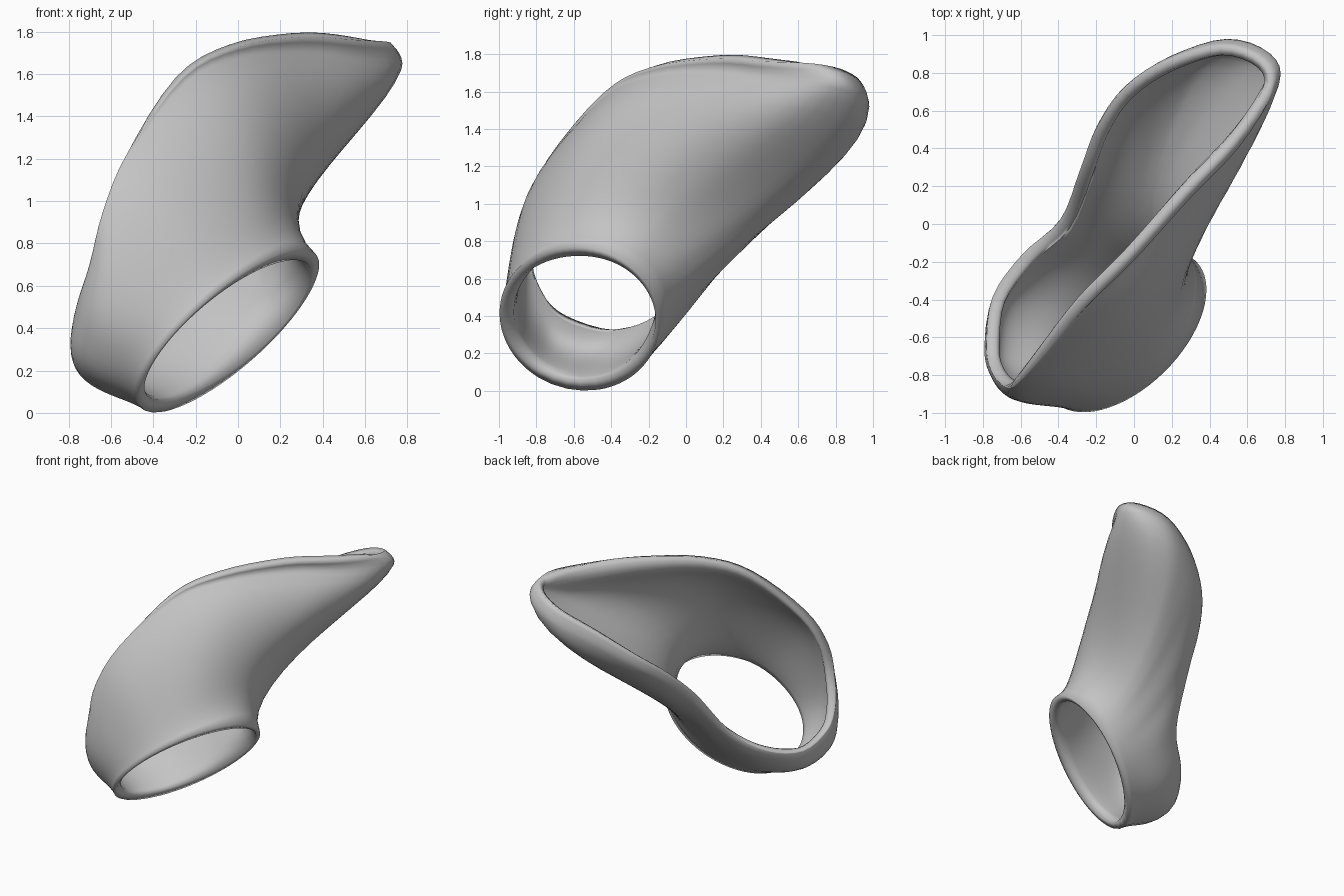
import bpy, math
from mathutils import Vector

cube = bpy.data.objects.get("Cube")
if cube:
    bpy.data.objects.remove(cube, do_unlink=True)

# Flat grey shell material
grey = bpy.data.materials.new("shell_grey")
grey.use_nodes = True
col = (0.55, 0.55, 0.55, 1.0)
grey.diffuse_color = col
grey.node_tree.nodes["Principled BSDF"].inputs["Base Color"].default_value = col

# Tilted elliptical collar at the lower opening
CENTRE = Vector((-0.045, -0.57, 0.387))
AXIS_A = Vector((0.745, 0.386, 0.545)) * 0.575
AXIS_B = Vector((0.0, -0.81, 0.50)) * 0.45
INWARD = Vector((-0.69, 0.405, 0.60))
# Upward curl of the lip, strongest at the scoop's tip
CURL = Vector((-0.045, -0.045, 0.12))

# Collar angle, point near the rim, handle below it
SPOKES = [
    (0, (0.60, 0.45, 1.65), (0.66, 0.25, 1.42)),
    (22, (0.33, 0.16, 1.69), (0.50, -0.04, 1.45)),
    (45, (0.02, -0.19, 1.675), (0.24, -0.41, 1.45)),
    (67, (-0.24, -0.45, 1.56), (0.00, -0.66, 1.33)),
    (90, (-0.50, -0.75, 1.22), (-0.31, -0.90, 1.04)),
    (112, (-0.63, -0.87, 0.93), (-0.55, -0.97, 0.72)),
    (135, (-0.70, -0.86, 0.68), (-0.69, -0.98, 0.44)),
    (157, (-0.76, -0.78, 0.50), (-0.78, -0.88, 0.27)),
    (180, (-0.785, -0.65, 0.38), (-0.84, -0.72, 0.14)),
    (225, (-0.75, -0.39, 0.30), (-0.77, -0.44, 0.08)),
    (247, (-0.58, -0.16, 0.34), (-0.52, -0.21, 0.14)),
    (270, (-0.37, 0.03, 0.50), (-0.27, -0.03, 0.33)),
    (285, (-0.26, 0.30, 0.83), (-0.16, 0.25, 0.65)),
    (293, (-0.17, 0.53, 1.05), (-0.05, 0.48, 0.85)),
    (300, (-0.03, 0.73, 1.22), (0.08, 0.68, 1.01)),
    (307, (0.20, 0.89, 1.39), (0.24, 0.86, 1.10)),
    (315, (0.49, 0.98, 1.52), (0.40, 0.98, 1.18)),
    (330, (0.715, 0.905, 1.59), (0.575, 0.92, 1.25)),
    (345, (0.765, 0.73, 1.63), (0.675, 0.50, 1.35)),
]
STEPS, LEVELS, LIP = 4, 14, 4


def catmull(p, t):
    a, b, c, d = (Vector(q) for q in p)
    return 0.5 * (2 * b + (c - a) * t + (2 * a - 5 * b + 4 * c - d) * t * t
                  + (3 * b - a - 3 * c + d) * t ** 3)


def bezier(a, b, c, d, t):
    s = 1 - t
    return a * s ** 3 + b * 3 * s * s * t + c * 3 * s * t * t + d * t ** 3


# Loft each spoke from the collar to the flared rim, then curl the lip
verts, collar, n = [], [], len(SPOKES)
for i in range(n):
    near = [SPOKES[(i + k) % n] for k in (-1, 0, 1, 2)]
    start = near[1][0]
    span = (near[2][0] - start) % 360
    for k in range(STEPS):
        t = k / STEPS
        ang = math.radians(start + span * t)
        collar.append(0.3 + 0.7 * math.cos(ang - math.radians(40)) ** 2)
        tip = ((1 + math.cos(ang + math.radians(20))) / 2) ** 3
        ring = CENTRE + AXIS_A * math.cos(ang) + AXIS_B * math.sin(ang)
        edge = catmull([s[1] for s in near], t)
        handle = catmull([s[2] for s in near], t)
        neck = ring + INWARD * (0.12 + 0.39 * tip)
        for j in range(LEVELS + 1):
            verts.append(bezier(ring, neck, handle, edge, j / LEVELS))
        out = (edge - handle).normalized()
        bend = edge + out * (0.012 + 0.055 * tip)
        end = edge + out * 0.024 * (1 - tip) + CURL * tip
        for j in range(1, LIP + 1):
            verts.append(edge.lerp(bend, j / LIP).lerp(bend.lerp(end, j / LIP), j / LIP))

row, count = LEVELS + LIP + 1, n * STEPS
faces = []
for i in range(count):
    a, b = i * row, ((i + 1) % count) * row
    for j in range(row - 1):
        faces.append((a + j, a + j + 1, b + j + 1, b + j))

mesh = bpy.data.meshes.new("scoop_shell")
mesh.from_pydata(verts, [], faces)
mesh.materials.append(grey)
shell = bpy.data.objects.new("scoop_shell", mesh)
bpy.context.collection.objects.link(shell)

# Wall thickness, uneven around the collar and slightly thinner at the rim
weights = shell.vertex_groups.new(name="wall_thickness")
for v in range(len(verts)):
    j = v % row
    w = collar[v // row] if j == 0 else 0.75 if j == row - 1 else 1.0
    weights.add([v], w, 'REPLACE')
wall = shell.modifiers.new("wall", 'SOLIDIFY')
wall.thickness = 0.07
wall.offset = -1
wall.vertex_group = weights.name

bpy.ops.object.select_all(action='DESELECT')
shell.select_set(True)
bpy.context.view_layer.objects.active = shell
bpy.ops.object.shade_smooth_by_angle(angle=math.radians(40))
